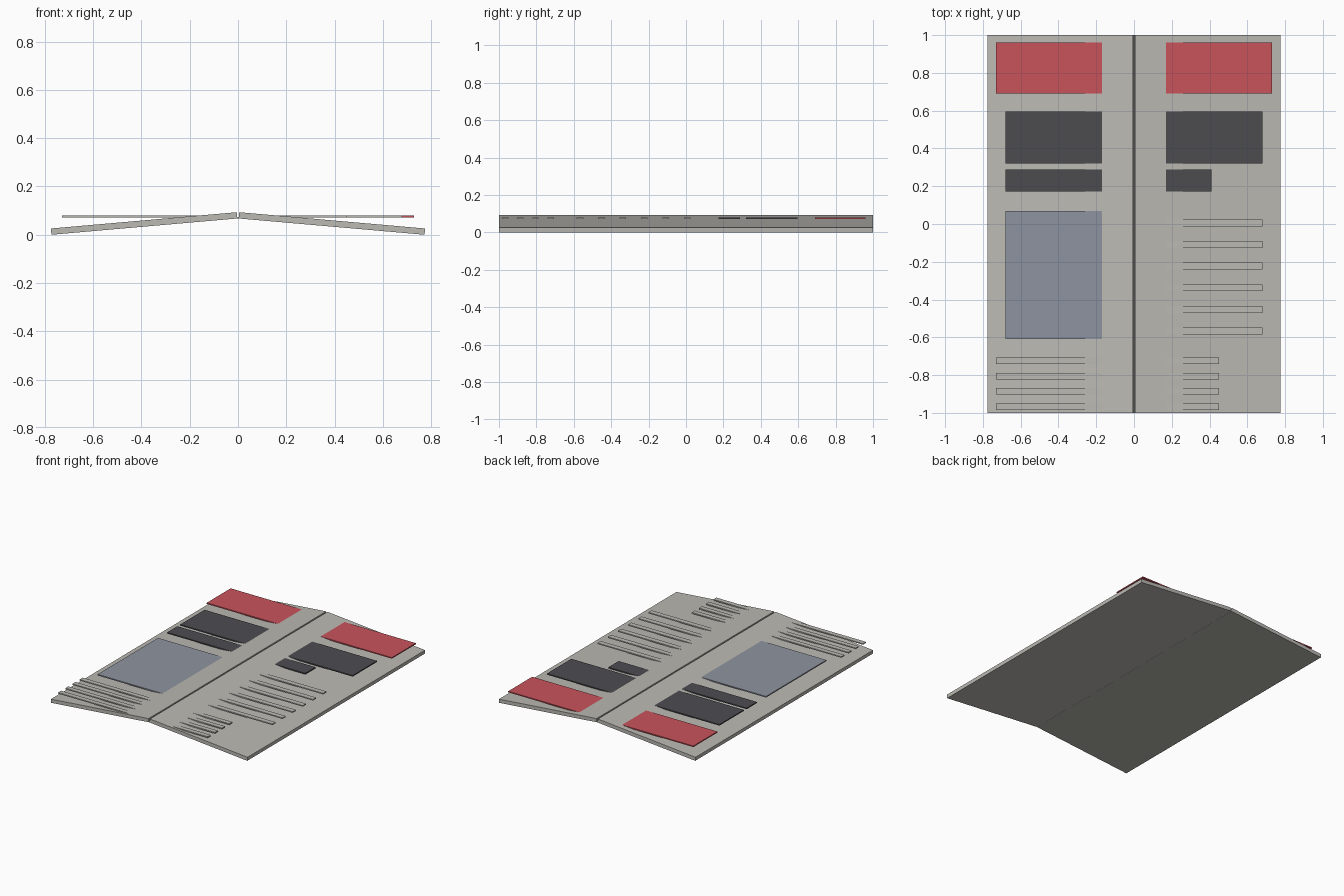
import bpy
import math

if "Cube" in bpy.data.objects:
    bpy.data.objects.remove(bpy.data.objects["Cube"])

def material(name, rgb):
    m = bpy.data.materials.new(name)
    m.diffuse_color = (*rgb, 1)
    m.use_nodes = True
    m.node_tree.nodes["Principled BSDF"].inputs["Base Color"].default_value = m.diffuse_color
    return m

PAPER = material("warm_grey_paper", (0.50, 0.49, 0.455))
RED = material("muted_red", (0.58, 0.088, 0.105))
DARK = material("charcoal", (0.073, 0.072, 0.081))
BLUE = material("blue_grey", (0.275, 0.295, 0.352))

def prism(name, profile, y0, y1, mat):
    """Extrude an x-z profile from y0 to y1."""
    n = len(profile)
    verts = [(x, y, z) for y in (y0, y1) for x, z in profile]
    faces = [tuple(range(n)), tuple(reversed(range(n, 2 * n)))]
    faces += [(i, i + n, (i + 1) % n + n, (i + 1) % n) for i in range(n)]
    me = bpy.data.meshes.new(name)
    me.from_pydata(verts, [], faces)
    me.materials.append(mat)
    ob = bpy.data.objects.new(name, me)
    bpy.context.collection.objects.link(ob)
    # make normals point outwards whatever the profile order
    area = sum(profile[i][0] * profile[(i + 1) % n][1] - profile[(i + 1) % n][0] * profile[i][1]
               for i in range(n))
    if area < 0:
        me.flip_normals()
    return ob

# Two thin page panels sloping down from the central fold
TILT = math.radians(5)
LENGTH, THICK = 0.773, 0.026
c, s = math.cos(TILT), math.sin(TILT)
for side, label in ((-1, "left"), (1, "right")):
    def local(u, v):
        return (side * (0.003 + u * c + v * s), LENGTH * s - u * s + v * c)
    prism(label + "_page", [local(0, 0), local(LENGTH, 0), local(LENGTH, THICK), local(0, THICK)],
          -1, 1, PAPER)

# Narrow fold strip closing the gap between the pages
prism("fold_strip", [(-0.005, 0.068), (0.005, 0.068), (0.005, 0.073), (-0.005, 0.073)],
      -1, 1, PAPER)

# Level printed plates, partly sunk into the sloping pages near the fold
Z0, Z1 = 0.071, 0.079

def plate(name, side, x0, x1, y0, y1, mat):
    a, b = sorted((side * x0, side * x1))
    prism(name, [(a, Z0), (b, Z0), (b, Z1), (a, Z1)], y0, y1, mat)

for side, label in ((-1, "left"), (1, "right")):
    plate(label + "_banner", side, 0.05, 0.73, 0.69, 0.96, RED)
    plate(label + "_headline_block", side, 0.10, 0.68, 0.32, 0.595, DARK)
    plate(label + "_subheading_bar", side, 0.10, 0.68 if side < 0 else 0.41, 0.173, 0.288, DARK)
    # footer lines
    for i in range(4):
        top = -0.707 - i * 0.081
        plate(f"{label}_footer_line_{i + 1}", side, 0.05, 0.73 if side < 0 else 0.45,
              top - 0.034, top, PAPER)

# Picture panel on the left, body lines on the right
plate("picture_panel", -1, 0.10, 0.68, -0.61, 0.07, BLUE)
for i in range(6):
    top = 0.024 - i * 0.1145
    plate(f"body_line_{i + 1}", 1, 0.10, 0.68, top - 0.036, top, PAPER)
